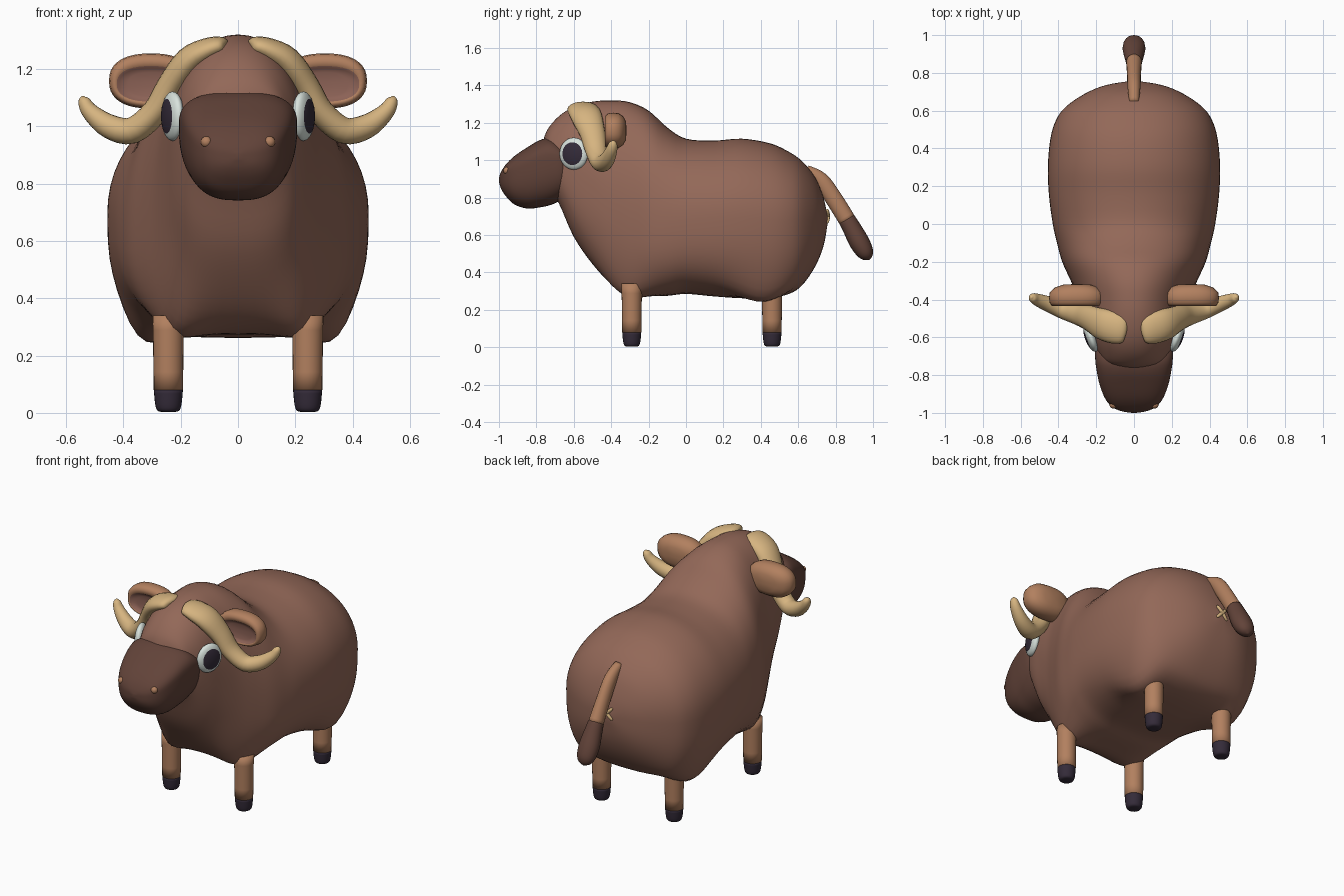
import bpy, bmesh, math
from mathutils import Vector, Matrix

if "Cube" in bpy.data.objects:
    bpy.data.objects.remove(bpy.data.objects["Cube"])


def material(name, r, g, b):
    m = bpy.data.materials.new(name)
    lin = [((c / 255 + 0.055) / 1.055) ** 2.4 for c in (r, g, b)]
    m.diffuse_color = (*lin, 1)
    m.use_nodes = True
    m.node_tree.nodes["Principled BSDF"].inputs["Base Color"].default_value = m.diffuse_color
    return m


BROWN = material("body brown", 147, 104, 88)
DARK = material("dark brown", 98, 67, 57)
TAN = material("tan", 178, 128, 95)
HORN = material("horn cream", 214, 180, 128)
HOOF = material("hoof black", 52, 43, 57)
WHITE = material("eye white", 216, 226, 220)
INNER = material("inner ear", 140, 98, 86)


def smooth_rows(rows, steps):
    """Catmull-Rom interpolation of rows of numbers."""
    out = []
    for i in range(len(rows) - 1):
        a, b, c, d = (rows[max(0, min(len(rows) - 1, i + k))] for k in (-1, 0, 1, 2))
        for s in range(steps):
            t = s / steps
            out.append([0.5 * (2 * q + (r - p) * t + (2 * p - 5 * q + 4 * r - u) * t * t
                               + (3 * q - p - 3 * r + u) * t ** 3)
                        for p, q, r, u in zip(a, b, c, d)])
    return out + [list(rows[-1])]


def finish(name, bm, mats, mirror=False, pick=None):
    bmesh.ops.recalc_face_normals(bm, faces=bm.faces[:])
    for f in bm.faces:
        f.smooth = True
        if pick:
            f.material_index = pick(f)
    me = bpy.data.meshes.new(name)
    bm.to_mesh(me)
    bm.free()
    for m in mats:
        me.materials.append(m)
    ob = bpy.data.objects.new(name, me)
    bpy.context.collection.objects.link(ob)
    if mirror:
        ob.modifiers.new("mirror", 'MIRROR').use_mirror_merge = False
    return ob


def skin(rings):
    bm = bmesh.new()
    vs = [[bm.verts.new(p) for p in r] for r in rings]
    n = len(vs[0])
    for a, b in zip(vs, vs[1:]):
        for i in range(n):
            j = (i + 1) % n
            bm.faces.new((a[i], a[j], b[j], b[i]))
    bm.faces.new(vs[0])
    bm.faces.new(vs[-1])
    return bm


def power(v, n):
    return math.copysign(abs(v) ** (2 / n), v)


def loft(rows, n_top, n_low, steps=4, sides=56):
    """Egg sections across y; rows are (y, top, bottom, half width, widest z)."""
    rings = []
    for y, top, bot, w, mid in smooth_rows(rows, steps):
        ring = []
        for k in range(sides):
            a = math.tau * k / sides
            c, s = math.cos(a), math.sin(a)
            n, h = (n_top, top - mid) if s >= 0 else (n_low, mid - bot)
            ring.append((power(c, n) * max(w, .004), y, mid + h * power(s, n)))
        rings.append(ring)
    return skin(rings)


def tube(rows, ref, steps=4, sides=20):
    """Swept ellipse; rows are (x, y, z, radius along ref, other radius)."""
    rows = smooth_rows(rows, steps)
    pts = [Vector(r[:3]) for r in rows]
    rings = []
    for i, r in enumerate(rows):
        t = (pts[min(i + 1, len(pts) - 1)] - pts[max(i - 1, 0)]).normalized()
        u = (Vector(ref) - t * t.dot(Vector(ref))).normalized()
        v = t.cross(u)
        rings.append([pts[i] + u * max(r[3], .002) * math.cos(math.tau * k / sides)
                      + v * max(r[4], .002) * math.sin(math.tau * k / sides)
                      for k in range(sides)])
    return skin(rings)


# body, neck and head in one smooth shape, sagging around the four legs
body_rows = [
    (-.765, 1.10, 1.02, .03, 1.06), (-.74, 1.165, .86, .14, 1.03), (-.68, 1.235, .77, .19, .99),
    (-.60, 1.285, .59, .225, .96), (-.50, 1.313, .445, .255, .88), (-.40, 1.32, .34, .29, .76),
    (-.30, 1.31, .285, .335, .68), (-.20, 1.265, .275, .38, .65), (-.10, 1.175, .275, .408, .66),
    (0, 1.115, .285, .43, .68), (.15, 1.105, .272, .45, .69), (.30, 1.115, .262, .456, .69),
    (.45, 1.09, .265, .443, .68), (.55, 1.045, .285, .413, .68), (.62, .995, .33, .362, .68),
    (.69, .91, .43, .26, .68), (.735, .80, .54, .15, .68), (.757, .70, .66, .02, .68)]
bm = loft(body_rows, 2.1, 2.8)
for v in bm.verts:
    low = min(1, max(0, (.62 - v.co.z) / .25))
    dz = 0
    for x, y, depth in ((.25, -.36, .075), (.34, .42, .085)):
        d = ((abs(v.co.x) - x) / .11) ** 2 + ((v.co.y - y) / .17) ** 2
        dz += depth * low * math.exp(-d)
    v.co.z = max(v.co.z - dz, .24)
finish("body", bm, [BROWN])

# muzzle
muzzle_rows = [
    (-.60, 1.02, .82, .17, .96), (-.66, 1.08, .79, .203, 1.0), (-.72, 1.118, .762, .205, 1.01),
    (-.78, 1.108, .748, .197, 1.0), (-.85, 1.068, .742, .182, .975), (-.92, 1.02, .765, .155, .94),
    (-.965, .975, .81, .12, .92), (-.99, .935, .85, .07, .90), (-1.0, .905, .885, .01, .895)]
finish("muzzle", loft(muzzle_rows, 2.7, 2.7), [DARK])

# nostrils
bm = bmesh.new()
bmesh.ops.create_uvsphere(bm, u_segments=16, v_segments=10, radius=.02,
                          matrix=Matrix.Translation((.11, -.957, .945)))
finish("nostrils", bm, [TAN], True)

# eyes: flattened spheres, pupil cap chosen by angle from the outward pole
bm = bmesh.new()
bmesh.ops.create_uvsphere(bm, u_segments=32, v_segments=24, radius=1)
pupil = [f for f in bm.faces if f.calc_center_median().z > math.cos(math.radians(44))]
for f in pupil:
    f.material_index = 1
bmesh.ops.transform(bm, verts=bm.verts[:], matrix=(
    Matrix.Translation((.228, -.6, 1.035)) @ Matrix.Rotation(math.radians(-20), 4, 'Z')
    @ Matrix.Diagonal((.032, .08, .086, 1)) @ Matrix.Rotation(math.radians(90), 4, 'Y')))
finish("eyes", bm, [WHITE, HOOF], True)

# horns
horn_rows = [
    (.038, -.56, 1.283, .02, .01), (.05, -.558, 1.282, .068, .03), (.10, -.55, 1.268, .084, .042),
    (.17, -.53, 1.228, .083, .05), (.235, -.50, 1.143, .068, .047), (.29, -.48, 1.05, .058, .045),
    (.37, -.455, .985, .05, .046), (.45, -.425, 1.0, .042, .042), (.515, -.40, 1.05, .032, .03),
    (.538, -.39, 1.09, .022, .02), (.541, -.388, 1.106, .003, .003)]
finish("horns", tube(horn_rows, (0, 1, 0)), [HORN], True)

# ears: domed back, rounded rim and hollow front, as (half width, half height, y, z shift)
ear_rows = [(.01, .01, -.318, 0), (.07, .05, -.321, 0), (.115, .077, -.336, 0),
            (.143, .094, -.362, 0), (.147, .096, -.39, 0), (.143, .092, -.418, 0),
            (.132, .08, -.434, -.003), (.120, .062, -.432, -.010), (.112, .057, -.424, -.012),
            (.08, .042, -.418, -.012), (.01, .01, -.416, -.012)]
rings = []
for hx, hz, y, dz in ear_rows:
    rings.append([(.303 + hx * power(math.cos(a), 2.4), y, 1.158 + dz + hz * power(math.sin(a), 2.4))
                  for a in (math.tau * k / 40 for k in range(40))])
bm = skin(rings)
hollow = {v for v in list(bm.verts)[7 * 40:]}
finish("ears", bm, [TAN, INNER], True, lambda f: int(all(v in hollow for v in f.verts)))

# legs with hooves
for name, y, top in (("front_legs", -.29, .34), ("rear_legs", .46, .36)):
    x = .243
    finish(name, tube([(x, y, .08, .051, .051), (x, y, .22, .053, .053),
                       (x, y, top, .055, .055)], (0, 1, 0), 2, 24), [TAN], True)
    finish(name.replace("legs", "hooves"), tube(
        [(x, y, .003, .02, .02), (x, y, .008, .038, .038), (x, y, .03, .046, .046),
         (x, y, .082, .051, .051)], (0, 1, 0), 3, 24), [HOOF], True)

# tail and tuft
finish("tail", tube([(0, .645, .955, .025, .02), (0, .72, .895, .034, .042),
                     (0, .79, .795, .037, .046), (0, .865, .675, .042, .046)], (1, 0, 0)), [TAN])
finish("tail_tuft", tube([(0, .86, .683, .043, .046), (0, .885, .64, .05, .049),
                          (0, .925, .565, .06, .054), (0, .957, .51, .054, .046),
                          (0, .974, .481, .035, .028), (0, .981, .468, .004, .004)], (1, 0, 0)), [DARK])

# small cross under the tail
for i, s in enumerate((-1, 1)):
    finish("rear_cross_%d" % i, tube(
        [(-.034 * s, .752, .665, .004, .004), (-.028 * s, .756, .671, .009, .009),
         (0, .76, .70, .01, .01), (.028 * s, .756, .729, .009, .009),
         (.034 * s, .752, .735, .004, .004)], (0, 1, 0), 2, 10), [HORN])
